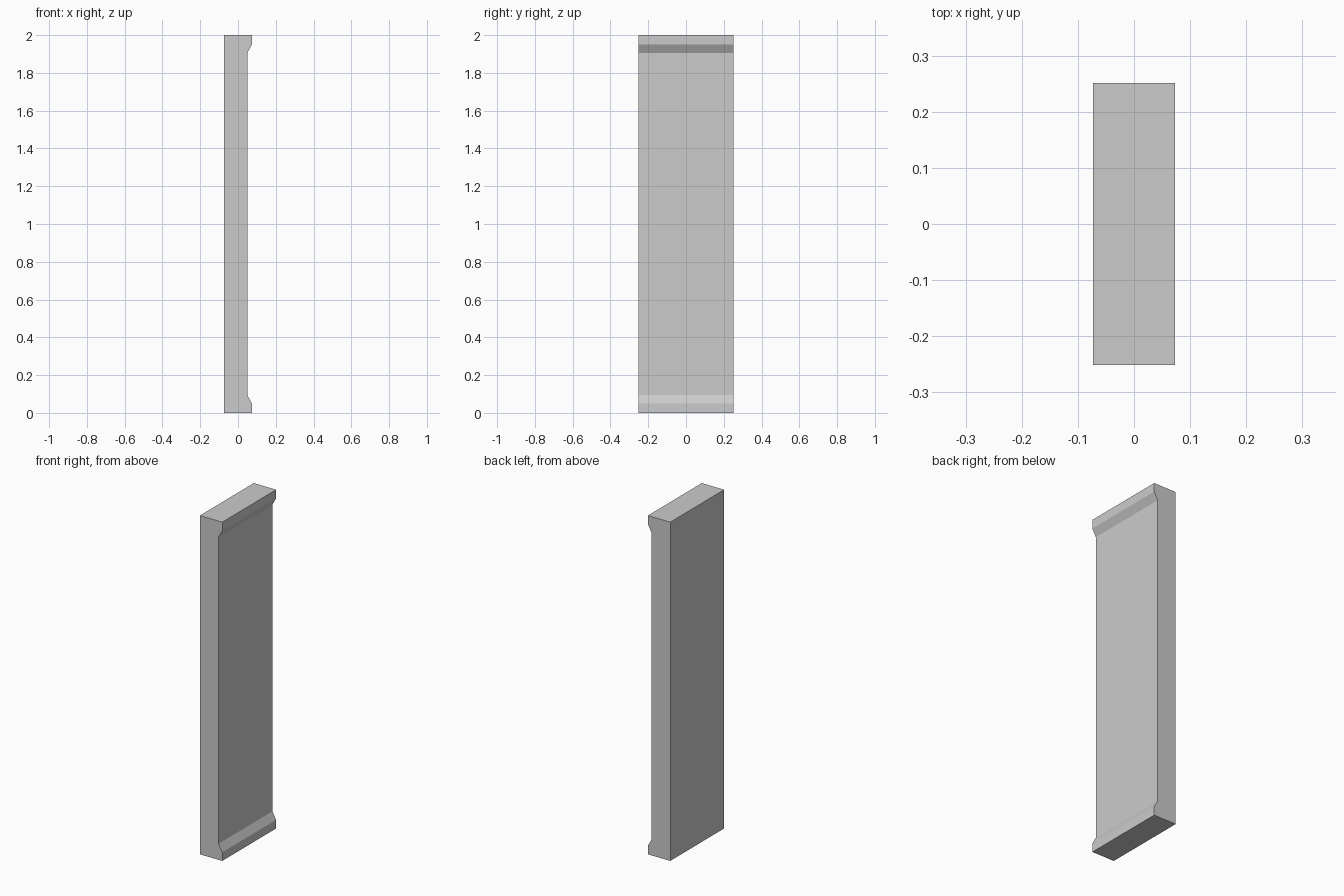
import bpy, bmesh

if "Cube" in bpy.data.objects:
    bpy.data.objects.remove(bpy.data.objects["Cube"])

HALF_X, HALF_Y, HEIGHT = 0.073, 0.251, 2.0
FACE_X = 0.049                 # recessed wall face
TRIM, SLOPE = 0.051, 0.095     # trim height, end of sloped edge

# Side profile: lower half, then mirrored for the upper half
lower = [(-HALF_X, 0), (HALF_X, 0), (HALF_X, TRIM), (FACE_X, SLOPE)]
profile = lower + [(x, HEIGHT - z) for x, z in reversed(lower)]

# Extrude the profile along y into the wall panel
bm = bmesh.new()
face = bm.faces.new([bm.verts.new((x, -HALF_Y, z)) for x, z in profile])
ext = bmesh.ops.extrude_face_region(bm, geom=[face])
verts = [g for g in ext["geom"] if isinstance(g, bmesh.types.BMVert)]
bmesh.ops.translate(bm, verts=verts, vec=(0, 2 * HALF_Y, 0))
bmesh.ops.recalc_face_normals(bm, faces=bm.faces)

mesh = bpy.data.meshes.new("wall_panel")
bm.to_mesh(mesh)
bm.free()
bpy.context.collection.objects.link(bpy.data.objects.new("wall_panel", mesh))
